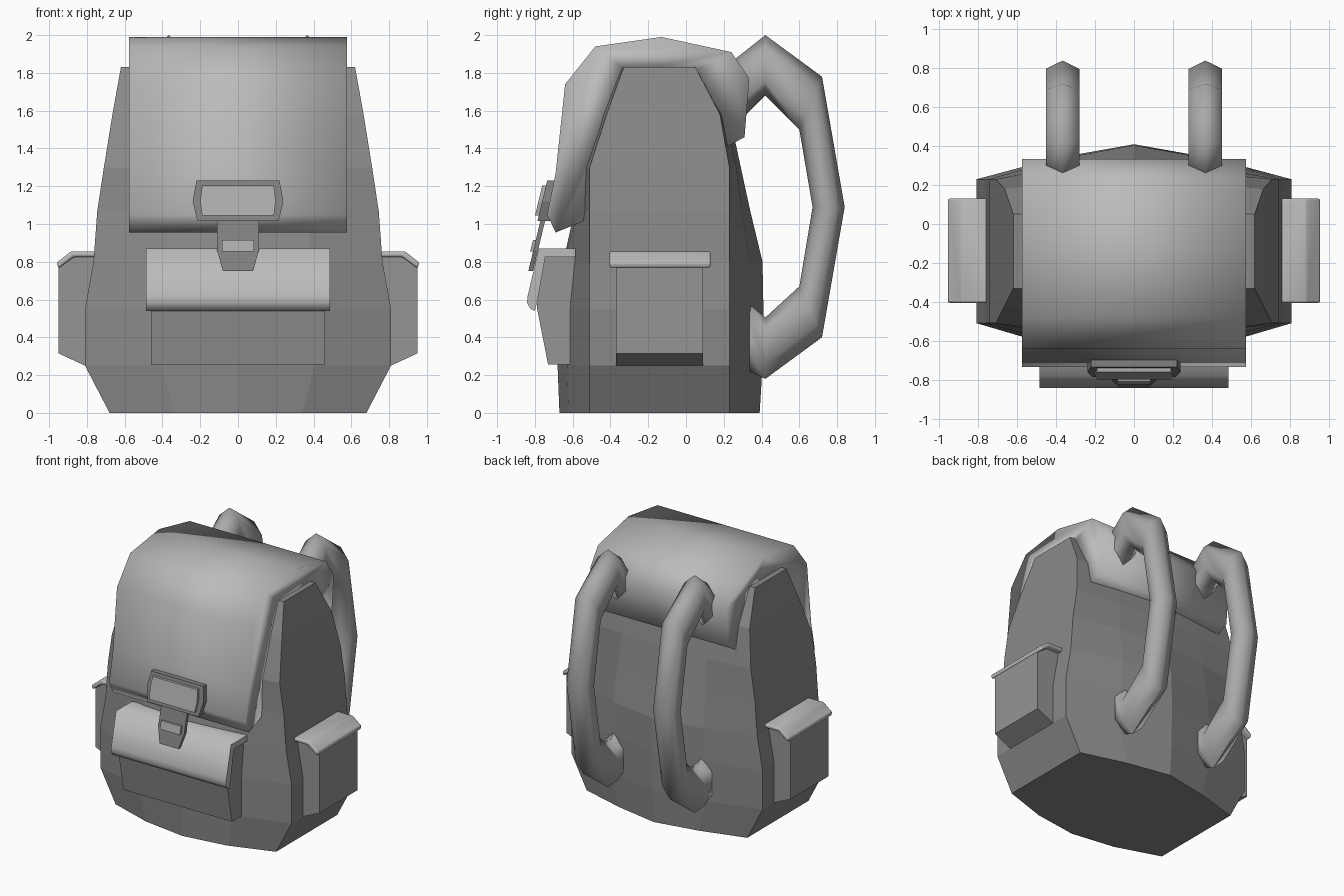
import bpy, bmesh, math
from mathutils import Vector

if "Cube" in bpy.data.objects:
    bpy.data.objects.remove(bpy.data.objects["Cube"])

# Grey tones used by the parts
GREYS = {"cloth": .25, "pocket": .3, "flap": .5, "strap": .4, "dark": .22, "metal": .42}
MATS = {}
for key, v in GREYS.items():
    MATS[key] = bpy.data.materials.new(key)
    MATS[key].diffuse_color = (v, v, v, 1)


def finish(name, bm, mat, smooth=None, bevel=0):
    bmesh.ops.recalc_face_normals(bm, faces=bm.faces)
    me = bpy.data.meshes.new(name)
    bm.to_mesh(me)
    bm.free()
    ob = bpy.data.objects.new(name, me)
    bpy.context.collection.objects.link(ob)
    me.materials.append(MATS[mat])
    if smooth:
        me.shade_smooth()
        me.set_sharp_from_angle(angle=math.radians(smooth))
    if bevel:
        mod = ob.modifiers.new("soft_edges", 'BEVEL')
        mod.width, mod.segments = bevel, 2
        mod.limit_method, mod.angle_limit = 'ANGLE', math.radians(25)
    return ob


def loft(name, rings, mat, smooth=None, bevel=0):
    bm = bmesh.new()
    rows = [[bm.verts.new(p) for p in ring] for ring in rings]
    n = len(rows[0])
    for a, b in zip(rows, rows[1:]):
        for i in range(n):
            j = (i + 1) % n
            bm.faces.new((a[i], a[j], b[j], b[i]))
    bm.faces.new(rows[0])
    bm.faces.new(rows[-1])
    return finish(name, bm, mat, smooth, bevel)


def prism_x(name, prof, half, mat, **kw):
    return loft(name, [[(x, y, z) for y, z in prof] for x in (-half, half)], mat, **kw)


def prism_y(name, prof, y0, y1, mat, shear=0.0, side=1, **kw):
    return loft(name, [[(x * side, y + shear * (z - 1), z) for x, z in prof]
                       for y in (y0, y1)], mat, **kw)


# Faceted body: z, half width, front edge y, front middle y, back edge y, back middle y
levels = [(0, .68, -.51, -.67, .23, .39), (.25, .81, -.51, -.68, .23, .405),
          (.55, .81, -.51, -.68, .23, .41), (.8, .765, -.51, -.65, .23, .405),
          (1.07, .745, -.51, -.59, .23, .34), (1.3, .71, -.51, -.57, .23, .29),
          (1.58, .665, -.42, -.5, .18, .23), (1.83, .62, -.33, -.35, .05, .06)]
rings = []
for z, w, fe, fm, be, bk in levels:
    f, b = fe + .7 * (fm - fe), be + .6 * (bk - be)
    rings.append([(-w, fe, z), (-w / 2, f, z), (0, fm, z), (w / 2, f, z), (w, fe, z),
                  (w, be, z), (w / 2, b, z), (0, bk, z), (-w / 2, b, z), (-w, be, z)])
loft("body", rings, "cloth")

# Large, softly shaded top flap folding over the front and back
prism_x("top_flap", [(.2, 1.4), (.31, 1.46), (.335, 1.77), (.24, 1.91), (-.13, 1.99),
                     (-.48, 1.94), (-.64, 1.74), (-.69, 1.27), (-.735, 1.05),
                     (-.69, .955), (-.53, 1.02), (-.5, 1.3), (-.4, 1.6),
                     (-.3, 1.8), (.03, 1.8)], .577, "flap", smooth=180)

# Front pocket and its lid
prism_x("front_pocket", [(-.58, .255), (-.73, .255), (-.79, .56), (-.755, .84), (-.58, .84)],
        .46, "pocket")
prism_x("front_pocket_lid", [(-.585, .87), (-.78, .87), (-.838, .62), (-.842, .585),
                             (-.825, .553), (-.8, .54), (-.785, .6),
                             (-.745, .825), (-.585, .825)], .487, "flap", smooth=80)

# Side pockets with folded lids
for side, label in ((1, "right"), (-1, "left")):
    prism_y(label + "_side_pocket", [(.7, .25), (.81, .25), (.95, .315), (.95, .775),
                                     (.87, .835), (.7, .835)], -.37, .09, "pocket", side=side)
    prism_y(label + "_side_pocket_lid", [(.7, .855), (.885, .855), (.96, .795), (.95, .765),
                                         (.87, .825), (.7, .825)], -.405, .13, "flap", side=side,
            smooth=40, bevel=.01)

# Buckle: frame, raised plate, hanging strap and small clip, all leaning outward
K = .24
prism_y("buckle_frame", [(-.22, 1.23), (.22, 1.23), (.24, 1.12), (.215, 1.015),
                         (-.215, 1.015), (-.24, 1.12)], -.79, -.71, "dark", K)
prism_y("buckle_plate", [(-.19, 1.205), (.19, 1.205), (.2, 1.12), (.19, 1.045),
                         (-.19, 1.045), (-.2, 1.12)], -.81, -.78, "metal", K)
prism_y("buckle_strap", [(-.11, 1.03), (.11, 1.03), (.11, .86), (.08, .75),
                         (-.08, .75), (-.11, .86)], -.775, -.75, "dark", K)
prism_y("buckle_clip", [(-.085, .915), (.085, .915), (.085, .855), (-.085, .855)],
        -.79, -.765, "metal", K)

# Shoulder straps: six-sided tubes through matching outer and inner outline points
outer = [(.23, 1.85), (.42, 2.0), (.72, 1.78), (.84, 1.09), (.72, .4), (.42, .18), (.335, .22)]
inner = [(.23, 1.49), (.42, 1.68), (.6, 1.5), (.67, 1.09), (.6, .67), (.42, .505), (.335, .575)]
for side, label in ((1, "right"), (-1, "left")):
    rings = []
    for o, i in zip(outer, inner):
        o, i = Vector((0, *o)), Vector((0, *i))
        c, h = (o + i) / 2 + Vector((.367 * side, 0, 0)), (o - i) / 2
        rings.append([c + h * math.cos(k * math.pi / 3)
                      + Vector((.1 * math.sin(k * math.pi / 3), 0, 0)) for k in range(6)])
    loft(label + "_shoulder_strap", rings, "strap", smooth=75)

for m in bpy.data.materials:
    if m.users and not m.is_grease_pencil:
        m.use_nodes = True
        m.node_tree.nodes["Principled BSDF"].inputs["Base Color"].default_value = m.diffuse_color
